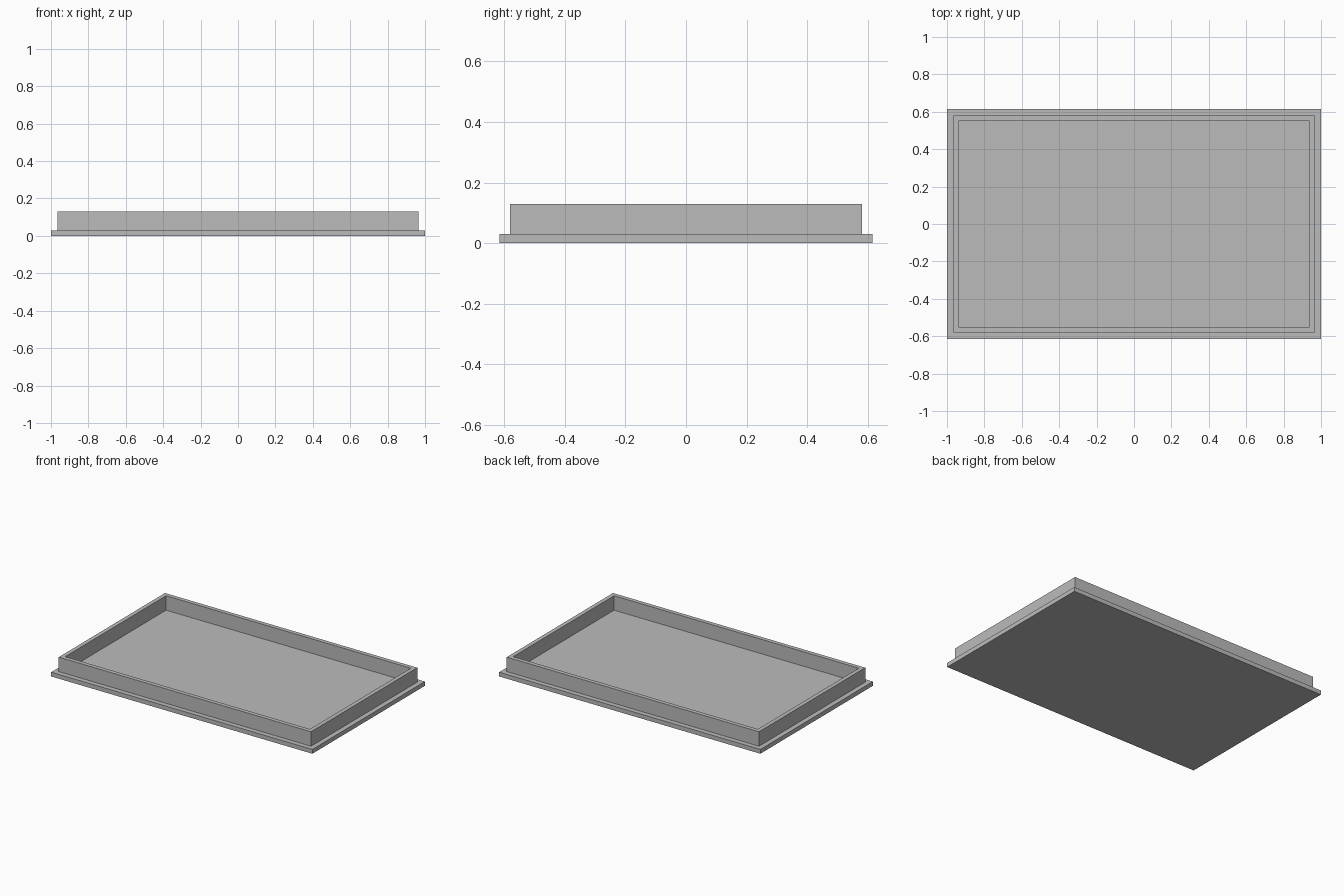
import bpy
import bmesh
from mathutils import Matrix, Vector

cube = bpy.data.objects.get("Cube")
if cube:
    bpy.data.objects.remove(cube, do_unlink=True)

BASE_SIZE = (2.0, 1.23, 0.03)
LIP_MARGIN = 0.034      # flange showing outside the rim
RIM_THICKNESS = 0.029
RIM_HEIGHT = 0.10

# Single flat grey for the whole tray
grey = bpy.data.materials.new("plain grey")
grey.use_nodes = True
colour = (0.5, 0.5, 0.5, 1)
grey.diffuse_color = colour
grey.node_tree.nodes["Principled BSDF"].inputs["Base Color"].default_value = colour


def inset(bm, face, width):
    """Inset a face evenly and return the ring of new border faces."""
    return bmesh.ops.inset_region(bm, faces=[face], thickness=width,
                                  use_even_offset=True)["faces"]


# Base plate standing on the ground
bm = bmesh.new()
placing = (Matrix.Translation((0, 0, BASE_SIZE[2] / 2))
           @ Matrix.Diagonal((*BASE_SIZE, 1)))
bmesh.ops.create_cube(bm, size=1, matrix=placing)
bm.normal_update()
top = max(bm.faces, key=lambda f: f.calc_center_median().z)

# Flange, then the raised rim around the sunken floor
inset(bm, top, LIP_MARGIN)
rim = inset(bm, top, RIM_THICKNESS)
raised = bmesh.ops.extrude_face_region(bm, geom=rim)["geom"]
bmesh.ops.translate(bm, vec=Vector((0, 0, RIM_HEIGHT)),
                    verts=[v for v in raised if isinstance(v, bmesh.types.BMVert)])
# Remove any rim faces left inside the wall
hidden = [f for f in rim if f.is_valid and f.calc_center_median().z < BASE_SIZE[2] + 0.01]
if hidden:
    bmesh.ops.delete(bm, geom=hidden, context="FACES_ONLY")
bmesh.ops.recalc_face_normals(bm, faces=bm.faces)

mesh = bpy.data.meshes.new("tray")
bm.to_mesh(mesh)
bm.free()
mesh.materials.append(grey)
tray = bpy.data.objects.new("tray", mesh)
bpy.context.collection.objects.link(tray)
